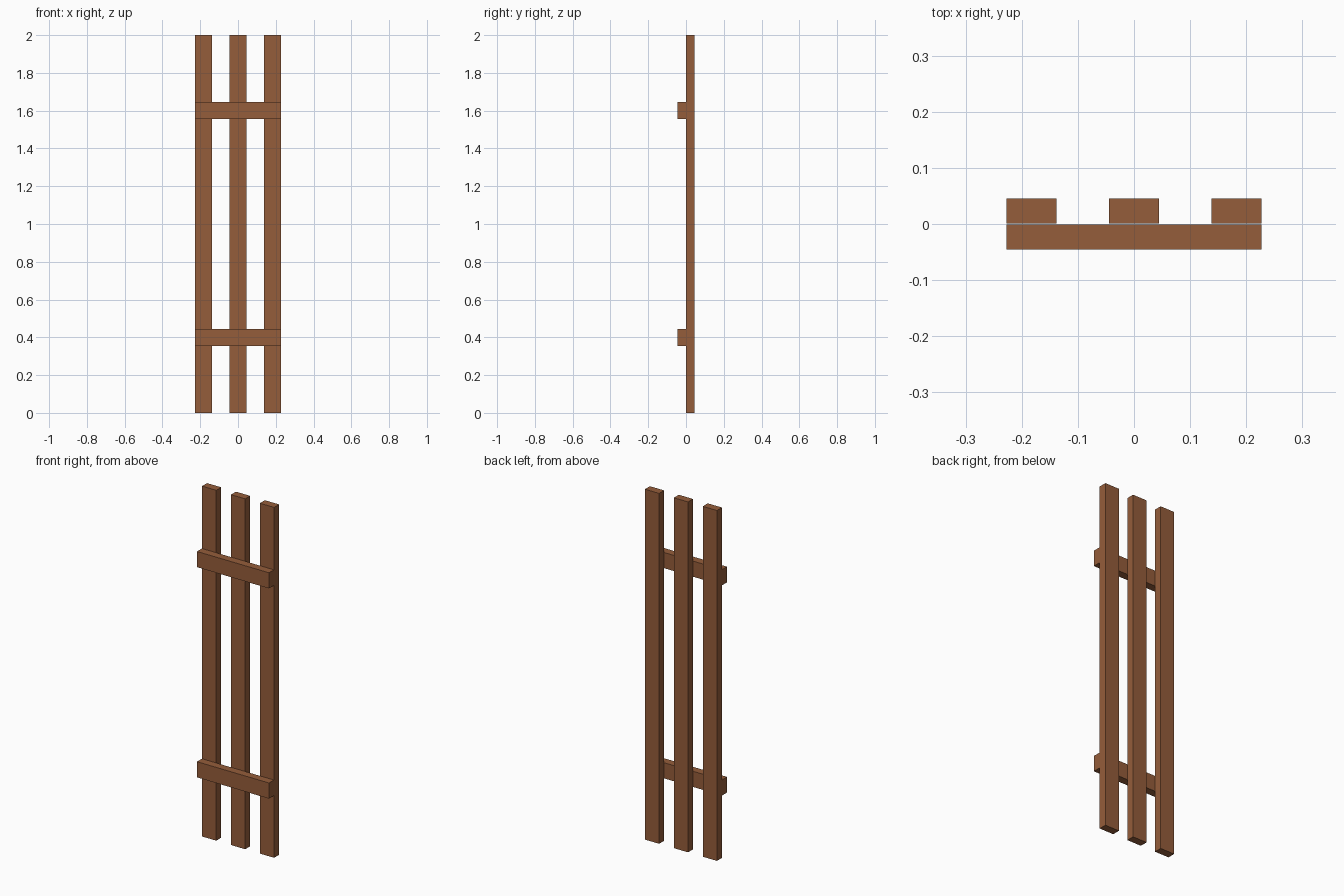
import bpy

if "Cube" in bpy.data.objects:
    bpy.data.objects.remove(bpy.data.objects["Cube"])

W, T = 0.0893, 0.0446      # board width and thickness
HALF = 0.2273              # half of the overall width
GAP = 0.0009               # half of the hairline gap between slats and rails

wood = bpy.data.materials.new("brown_wood")
wood.diffuse_color = (0.30, 0.11, 0.043, 1)
wood.use_nodes = True
wood.node_tree.nodes["Principled BSDF"].inputs["Base Color"].default_value = wood.diffuse_color


def board(name, center, size):
    bpy.ops.mesh.primitive_cube_add(size=1, location=center)
    ob = bpy.context.object
    ob.name = name
    ob.scale = size
    bpy.ops.object.transform_apply(location=False, rotation=False, scale=True)
    ob.data.materials.append(wood)


# Three upright slats at the back
for side, x in (("left", -HALF + W / 2), ("middle", 0), ("right", HALF - W / 2)):
    board(side + "_slat", (x, GAP + T / 2, 1), (W, T, 2))

# Two cross rails on the front
for level, z in (("lower", 0.4), ("upper", 1.6)):
    board(level + "_rail", (0, -GAP - T / 2, z), (2 * HALF, T, W))
